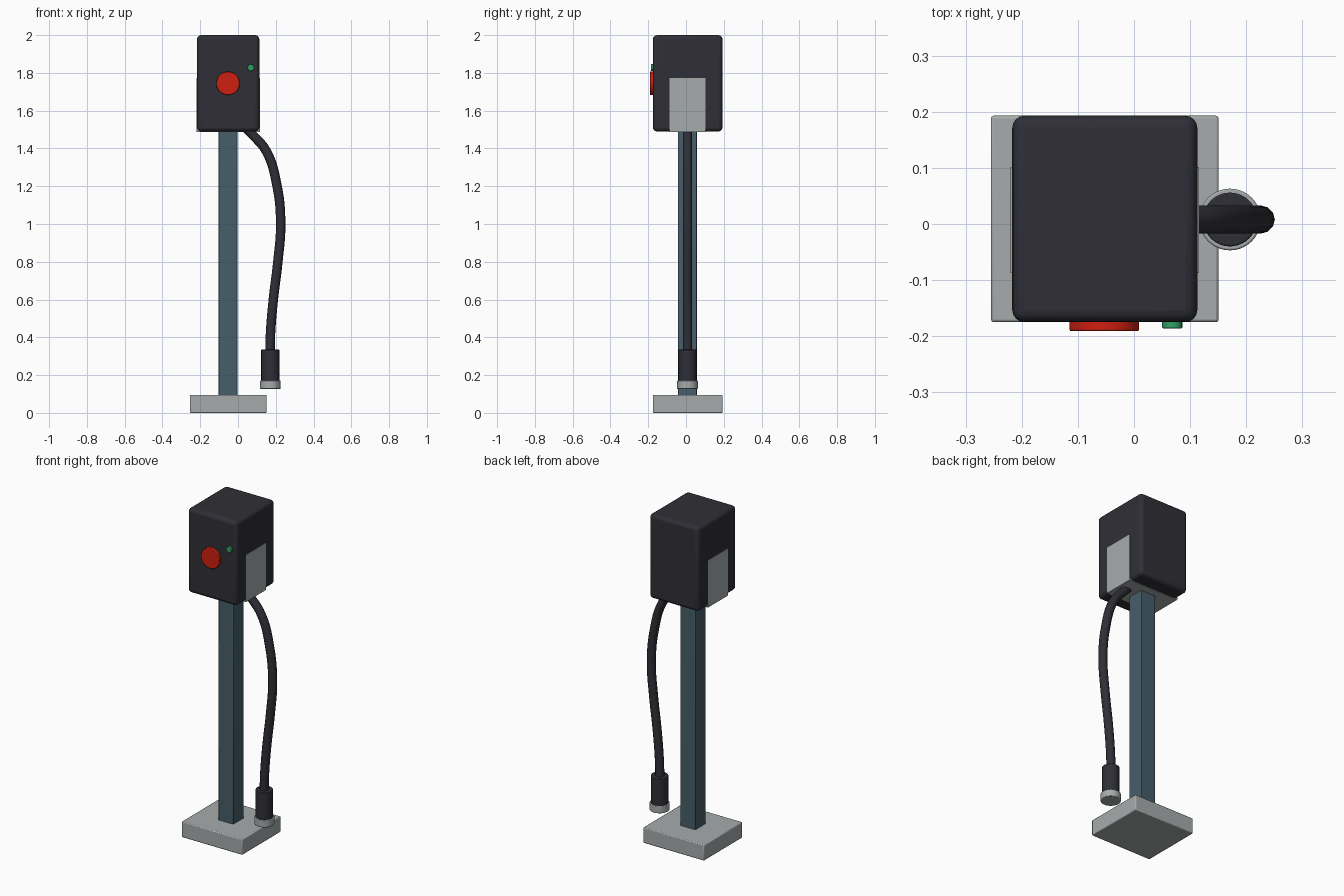
import bpy, math

if "Cube" in bpy.data.objects:
    bpy.data.objects.remove(bpy.data.objects["Cube"])


def material(name, rgb):
    m = bpy.data.materials.new(name)
    m.diffuse_color = (*rgb, 1)
    m.use_nodes = True
    m.node_tree.nodes["Principled BSDF"].inputs["Base Color"].default_value = m.diffuse_color
    return m


charcoal = material("charcoal", (0.028, 0.028, 0.037))
grey = material("light grey", (0.38, 0.41, 0.41))
steel = material("blue steel", (0.063, 0.112, 0.142))
red = material("red", (0.62, 0.014, 0.005))
green = material("green", (0.03, 0.36, 0.13))


def finish(ob, name, mat, bevel=0, segments=1):
    ob.name = name
    ob.data.materials.append(mat)
    if bevel:
        mod = ob.modifiers.new("bevel", 'BEVEL')
        mod.width = bevel
        mod.segments = segments
        mod.limit_method = 'ANGLE'
    bpy.ops.object.shade_smooth_by_angle(angle=math.radians(35))
    return ob


def box(name, mat, x, y, z, bevel=0, segments=1):
    """Box from (min, max) ranges."""
    bpy.ops.mesh.primitive_cube_add(size=1, location=[sum(r) / 2 for r in (x, y, z)])
    ob = bpy.context.object
    ob.scale = [r[1] - r[0] for r in (x, y, z)]
    bpy.ops.object.transform_apply(location=False, rotation=False, scale=True)
    return finish(ob, name, mat, bevel, segments)


def cylinder(name, mat, centre, radius, depth, along_y=False, bevel=0):
    bpy.ops.mesh.primitive_cylinder_add(
        vertices=40, radius=radius, depth=depth, location=centre,
        rotation=(math.pi / 2 if along_y else 0, 0, 0))
    return finish(bpy.context.object, name, mat, bevel, 2)


# Base plate and square post
box("base_plate", grey, (-0.255, 0.151), (-0.175, 0.193), (0, 0.095), 0.005, 2)
box("post", steel, (-0.102, -0.002), (-0.042, 0.057), (0.09, 1.495), 0.004, 2)

# Head housing with rounded edges
box("housing", charcoal, (-0.217, 0.113), (-0.175, 0.193), (1.49, 2.0), 0.022, 4)

# Bracket wrapping under the housing and up both sides
strap_y = (-0.087, 0.102)
for name, x in (("left", -0.217), ("right", 0.113)):
    box("bracket_" + name, grey, (x - 0.003, x + 0.003), strap_y, (1.488, 1.772))
box("bracket_bottom", grey, (-0.217, 0.113), strap_y, (1.486, 1.494))

# Stop button and indicator lamp on the front
cylinder("stop_button", red, (-0.053, -0.18, 1.745), 0.062, 0.022, True, 0.003)
cylinder("indicator_lamp", green, (0.068, -0.176, 1.828), 0.018, 0.02, True, 0.002)

# Hanging cable: smooth tube through a few points
path = [(0.02, 1.53), (0.075, 1.475), (0.15, 1.385), (0.207, 1.2), (0.226, 1.0),
        (0.211, 0.8), (0.187, 0.6), (0.172, 0.42), (0.169, 0.30)]
curve = bpy.data.curves.new("cable", 'CURVE')
curve.dimensions = '3D'
curve.bevel_depth = 0.025
curve.bevel_resolution = 4
curve.resolution_u = 6
curve.use_fill_caps = True
spline = curve.splines.new('BEZIER')
spline.bezier_points.add(len(path) - 1)
for p, (x, z) in zip(spline.bezier_points, path):
    p.co = (x, 0.008, z)
    p.handle_left_type = p.handle_right_type = 'AUTO'
curve.materials.append(charcoal)
bpy.context.collection.objects.link(bpy.data.objects.new("cable", curve))

# Plug at the end of the cable, with its grey end ring
cylinder("plug_body", charcoal, (0.171, 0.008, 0.245), 0.048, 0.18, False, 0.003)
cylinder("plug_ring", grey, (0.171, 0.008, 0.149), 0.055, 0.043, False, 0.003)
